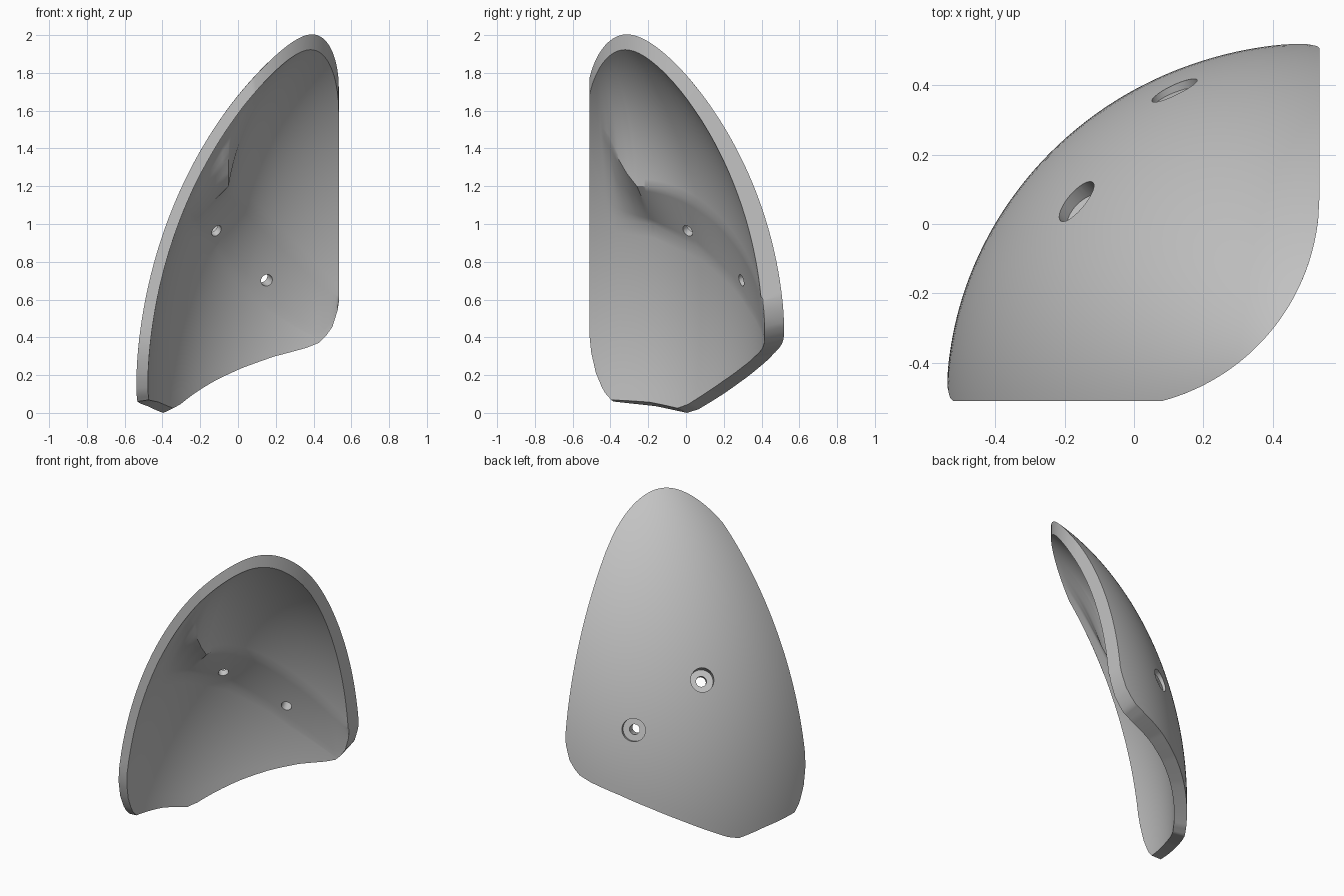
import bpy
import bmesh
from math import sin, cos, asin, acos, radians, sqrt
from mathutils import Vector

cube = bpy.data.objects.get("Cube")
if cube:
    bpy.data.objects.remove(cube, do_unlink=True)

AXIS_X, AXIS_Y = 0.535, -0.51
OUTER = (1.076, 1.034, 2.085)    # radius x, radius y, apex height
INNER = (1.015, 0.93, 2.015)
POWER = 1.38                    # makes the dome slightly pointed
TIP_X, TIP_Y, TIP_R = -0.076, 0.08, 0.611
ROWS = 44
PAD_CORNER = 25                 # angle of the pad's sharp corner

# Heights by angle (degrees) around the dome axis
LOWER_EDGE = [(0, .40), (.5, .32), (2, .21), (4.5, .11), (7, .06), (20, .035), (27, .01),
              (30, 0), (34, .02), (50, .16), (60, .24), (70, .31), (80, .365),
              (84, .395), (86, .43), (88, .48), (89.6, .57), (90, .62)]
SIDE_RIDGE = [(0, 1.6), (11, 1.45), (15, 1.36), (20, 1.27), (25, 1.2)]
PAD_FOOT = [(0, 1.4), (6, 1.15), (10, 1.03), (25, 1.0), (44, .87), (60, .68),
            (68, .56), (77, .46), (90, .33)]


def lookup(table, x):
    for (x0, y0), (x1, y1) in zip(table, table[1:]):
        if x <= x1:
            return y0 + (y1 - y0) * (x - x0) / (x1 - x0)
    return table[-1][1]


def span(shape, deg):
    """Height of the widest part and of the apex, both rising around the dome."""
    return 0.08 + 0.27 * (deg / 90) ** 2, shape[2] + 0.065 * deg / 90


def top_lift(shape, deg):
    """Lift angle where the dome meets the upright rounded tip cut."""
    ang = radians(deg)
    dx, dy = -shape[0] * cos(ang), shape[1] * sin(ang)
    fx, fy = AXIS_X - TIP_X, AXIS_Y - TIP_Y
    a, b, c = dx * dx + dy * dy, fx * dx + fy * dy, fx * fx + fy * fy - TIP_R ** 2
    rho = (-b - sqrt(max(b * b - a * c, 0))) / a
    return acos(min(rho, 1) ** (1 / POWER))


def height_lift(shape, deg, z):
    low, high = span(shape, deg)
    return asin(max(-1, min(1, (z - low) / (high - low))))


def point(shape, deg, lift, depth=0.0):
    ang, (low, high) = radians(deg), span(shape, deg)
    rho = cos(lift) ** POWER - depth
    return (AXIS_X - shape[0] * rho * cos(ang), AXIS_Y + shape[1] * rho * sin(ang),
            low + (high - low) * sin(lift))


def pad_ridge(deg):
    """Ridge height and radius: an upright side face, then a sloping cut."""
    c = cos(radians(deg))
    if deg <= PAD_CORNER:
        return lookup(SIDE_RIDGE, deg), 0.585 / (INNER[0] * c)
    rho = 0.637 + 0.0052 * (deg - PAD_CORNER)
    return 1.15 - AXIS_X + INNER[0] * rho * c, rho


def outer_column(deg):
    low = height_lift(OUTER, deg, lookup(LOWER_EDGE, deg))
    top = top_lift(OUTER, deg)
    return [point(OUTER, deg, low + (top - low) * i / ROWS) for i in range(ROWS + 1)]


def inner_column(deg):
    """Inner wall with the thickened pad: plain wall, underside, blend to the tip."""
    edge = lookup(LOWER_EDGE, deg) + 0.025 * sin(radians(3 * deg))
    foot = max(lookup(PAD_FOOT, deg), edge + 0.01)
    ridge, rho = pad_ridge(deg)
    ridge = max(ridge, foot + 0.01)
    stops = [height_lift(INNER, deg, z) for z in (edge, foot, ridge)] + [top_lift(INNER, deg)]
    depth = max(0, cos(stops[2]) ** POWER - rho)
    shares = (lambda t: 0, lambda t: t, lambda t: (1 - t) ** 2)
    col = []
    for k, n in enumerate((12, 8, 24)):
        for i in range(n):
            t = i / n
            lift = stops[k] + (stops[k + 1] - stops[k]) * t
            col.append(point(INNER, deg, lift, depth * shares[k](t)))
    col.append(point(INNER, deg, stops[3]))
    return col


# Curved shell
bm = bmesh.new()
angles = [0, 0.5] + list(range(1, 90)) + [89.6, 90]
outer = [[bm.verts.new(p) for p in outer_column(d)] for d in angles]
inner = [[bm.verts.new(p) for p in inner_column(d)] for d in angles]
last = len(angles) - 1
for j in range(last):
    for i in range(ROWS):
        for g in (outer, inner):
            bm.faces.new((g[j][i], g[j + 1][i], g[j + 1][i + 1], g[j][i + 1]))
    for i in (0, ROWS):
        bm.faces.new((outer[j][i], outer[j + 1][i], inner[j + 1][i], inner[j][i]))
for j in (0, last):
    for i in range(ROWS):
        bm.faces.new((outer[j][i], outer[j][i + 1], inner[j][i + 1], inner[j][i]))
bmesh.ops.recalc_face_normals(bm, faces=bm.faces)
mesh = bpy.data.meshes.new("curved_shell")
bm.to_mesh(mesh)
bm.free()
shell = bpy.data.objects.new("curved_shell", mesh)
bpy.context.collection.objects.link(shell)

# Plain grey material
grey = bpy.data.materials.new("plain_grey")
grey.use_nodes = True
colour = (0.55, 0.55, 0.55, 1)
grey.diffuse_color = colour
grey.node_tree.nodes["Principled BSDF"].inputs["Base Color"].default_value = colour
mesh.materials.append(grey)


def drill(start, end, radius):
    """Cut a round hole from start to end."""
    a, b = Vector(start), Vector(end)
    bpy.ops.mesh.primitive_cylinder_add(
        vertices=32, radius=radius, depth=(b - a).length, location=(a + b) / 2,
        rotation=(b - a).to_track_quat("Z", "Y").to_euler())
    cutter = bpy.context.object
    cutter.name = "hole_cutter"
    cutter.hide_render = True
    cutter.data.materials.append(grey)
    mod = shell.modifiers.new("hole", "BOOLEAN")
    mod.operation, mod.object, mod.solver = "DIFFERENCE", cutter, "EXACT"
    bpy.ops.object.select_all(action="DESELECT")
    shell.select_set(True)
    bpy.context.view_layer.objects.active = shell
    bpy.ops.object.modifier_apply(modifier=mod.name)
    bpy.data.objects.remove(cutter, do_unlink=True)


# Two counterbored screw holes
for inside, outside in (((-.085, -.022, .935), (-.15, .048, 1.0)),
                        ((.155, .285, .70), (.115, .39, .73))):
    i, o = Vector(inside), Vector(outside)
    way = (o - i).normalized()
    drill(i - way * 0.2, o + way * 0.2, 0.032)
    drill(o - way * 0.03, o + way * 0.2, 0.072)

bpy.ops.object.select_all(action="DESELECT")
shell.select_set(True)
bpy.context.view_layer.objects.active = shell
bpy.ops.object.shade_smooth_by_angle(angle=radians(30))
